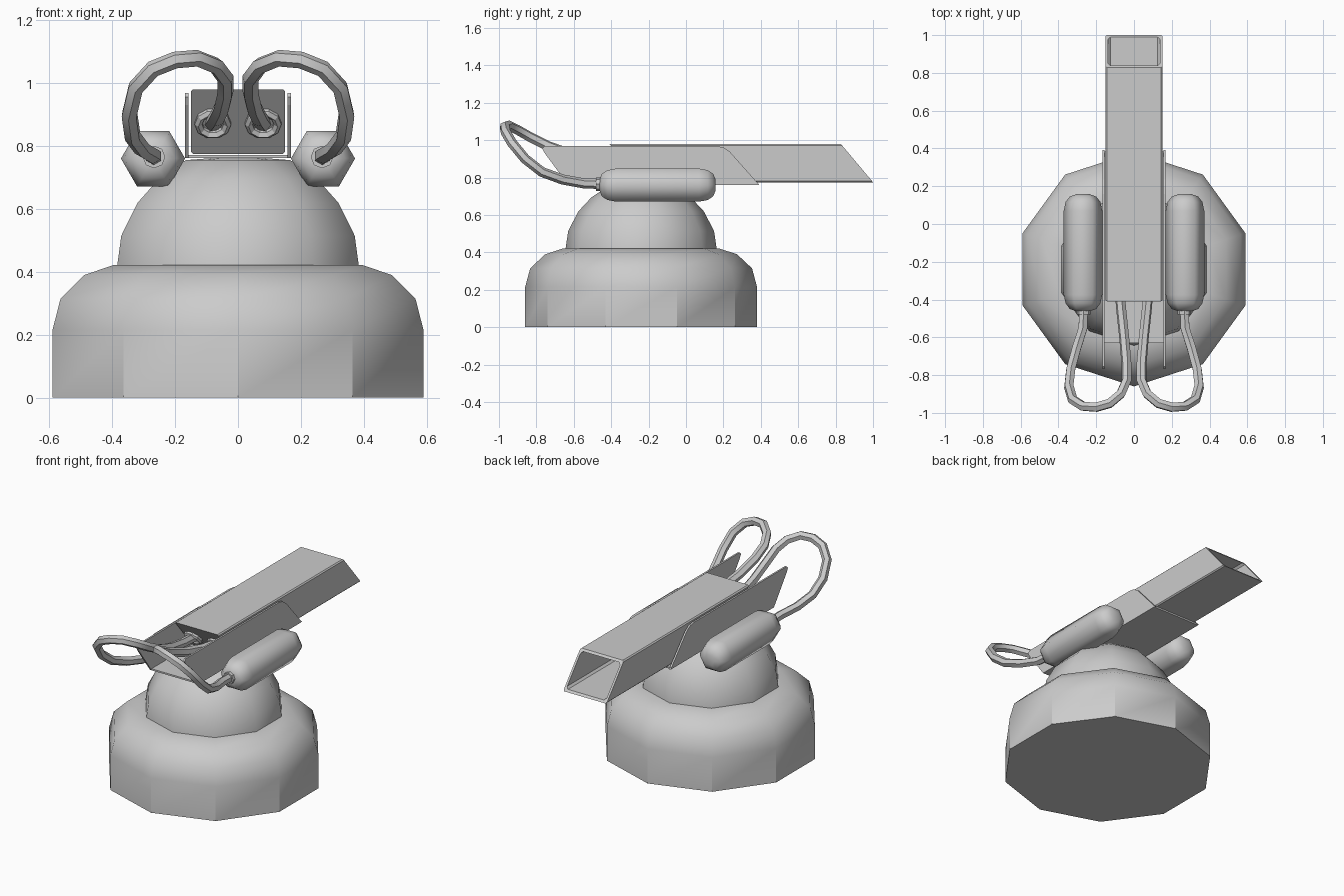
import bpy, bmesh
from math import sin, cos, pi, radians
from mathutils import Vector, Matrix

if "Cube" in bpy.data.objects:
    bpy.data.objects.remove(bpy.data.objects["Cube"])


def finish(ob, angle):
    bm = bmesh.new()
    bm.from_mesh(ob.data)
    bmesh.ops.recalc_face_normals(bm, faces=bm.faces)
    bm.to_mesh(ob.data)
    bm.free()
    if angle:
        bpy.ops.object.select_all(action='DESELECT')
        ob.select_set(True)
        bpy.context.view_layer.objects.active = ob
        bpy.ops.object.shade_smooth_by_angle(angle=radians(angle))
    return ob


def loft(name, rings, angle=0, caps=True, closed=False):
    """Skin a list of equally long point rings."""
    n, m = len(rings[0]), len(rings)
    verts = [tuple(p) for r in rings for p in r]
    faces = []
    for i in range(m if closed else m - 1):
        a, b = i * n, (i + 1) % m * n
        faces += [(a + j, a + (j + 1) % n, b + (j + 1) % n, b + j) for j in range(n)]
    if caps and not closed:
        faces += [tuple(range(n)), tuple(range((m - 1) * n, m * n))]
    me = bpy.data.meshes.new(name)
    me.from_pydata(verts, [], faces)
    ob = bpy.data.objects.new(name, me)
    bpy.context.collection.objects.link(ob)
    return finish(ob, angle)


def lathe(name, profile, sides, origin, axis=(0, 0, 1), start=0.0, angle=0, closed=False):
    """Spin (radius, height) pairs around an axis."""
    rot = Vector((0, 0, 1)).rotation_difference(Vector(axis).normalized()).to_matrix()
    rings = []
    for r, h in profile:
        rings.append([Vector(origin) + rot @ Vector((r * cos(start + 2 * pi * k / sides),
                                                     r * sin(start + 2 * pi * k / sides), h))
                      for k in range(sides)])
    return loft(name, rings, angle, closed=closed)


# Turret base and swivel dome
C = (0, -0.24, 0)
lathe("base", [(0.62, 0), (0.62, 0.215), (0.593, 0.315), (0.513, 0.39), (0.415, 0.422),
               (0.39, 0.42)], 10, C, start=pi / 2, angle=35)
lathe("dome", [(0.405, 0.40), (0.403, 0.425), (0.39, 0.515), (0.335, 0.62), (0.265, 0.695),
               (0.175, 0.755), (0.08, 0.762)], 10, C, start=pi / 2, angle=45)


# Square barrel, sheared at both ends, hollow from the muzzle
def section(y, inset, c):
    x, z0, z1 = 0.15 - inset, 0.775 + inset, 0.98 - inset
    pts = [(x, z0 + c), (x, z1 - c), (x - c, z1), (-x + c, z1),
           (-x, z1 - c), (-x, z0 + c), (-x + c, z0), (x - c, z0)]
    return [(px, y + (0.98 - pz) * 0.84, pz) for px, pz in pts]


loft("barrel", [section(-0.41, 0, 0.007), section(0.828, 0, 0.007),
                section(0.828, 0.013, 0.012), section(-0.35, 0.013, 0.012)])

# Cradle: floor plate and two cut-away side plates
loft("cradle_floor", [[(x, -0.63, z) for x, z in
                       ((-0.167, 0.761), (0.167, 0.761), (0.167, 0.771), (-0.167, 0.771))],
                      [(x, 0.385, z) for x, z in
                       ((-0.167, 0.761), (0.167, 0.761), (0.167, 0.771), (-0.167, 0.771))]])
plate = [(-0.63, 0.761), (-0.755, 0.93), (-0.768, 0.955), (-0.755, 0.969), (0.16, 0.969),
         (0.2, 0.962), (0.235, 0.938), (0.392, 0.761)]

# Cable path from the pod back to the barrel breech
path = [(0.267, -0.44, 0.765), (0.27, -0.55, 0.77), (0.305, -0.66, 0.79), (0.335, -0.77, 0.83),
        (0.345, -0.86, 0.90), (0.325, -0.93, 0.985), (0.27, -0.965, 1.045), (0.20, -0.97, 1.073),
        (0.13, -0.95, 1.079), (0.07, -0.90, 1.055), (0.04, -0.83, 1.015), (0.04, -0.74, 0.97),
        (0.052, -0.60, 0.92), (0.068, -0.45, 0.888), (0.08, -0.30, 0.872)]


def cable(name, pts, r, sides):
    pts = [Vector(p) for p in pts]
    rings, up, last = [], Vector((0, 0, 1)), None
    for i, p in enumerate(pts):
        t = (pts[min(i + 1, len(pts) - 1)] - pts[max(i - 1, 0)]).normalized()
        if last:
            up = last.rotation_difference(t) @ up
        last = t
        u = (up - t * up.dot(t)).normalized()
        v = t.cross(u)
        rings.append([p + r * (cos(2 * pi * k / sides) * u + sin(2 * pi * k / sides) * v)
                      for k in range(sides)])
    return loft(name, rings, 40)


for side, s in (("left", -1), ("right", 1)):
    loft("cradle_side_" + side, [[(s * x, y, z) for y, z in plate] for x in (0.157, 0.168)])

    # Hexagonal capsule pod
    lathe("pod_" + side, [(0.035, -0.462), (0.07, -0.45), (0.092, -0.42), (0.102, -0.375),
                          (0.102, 0.07), (0.092, 0.117), (0.07, 0.145), (0.035, 0.158)],
          6, (s * 0.27, 0, 0.76), axis=(0, 1, 0), angle=65)
    # Cable with a collar at the pod and a tilted socket on the breech
    cable("cable_" + side, [(s * x, y, z) for x, y, z in path], 0.027, 6)
    lathe("collar_" + side, [(0.036, 0), (0.036, 0.03)], 8,
          (s * 0.267, -0.48, 0.765), axis=(0, 1, 0))
    lathe("socket_" + side, [(0.058, -0.01), (0.058, 0.012), (0.046, 0.022), (0.034, 0.012),
                             (0.034, -0.01)], 10,
          (s * 0.08, -0.322, 0.875), axis=(0, -0.77, -0.64), closed=True)
